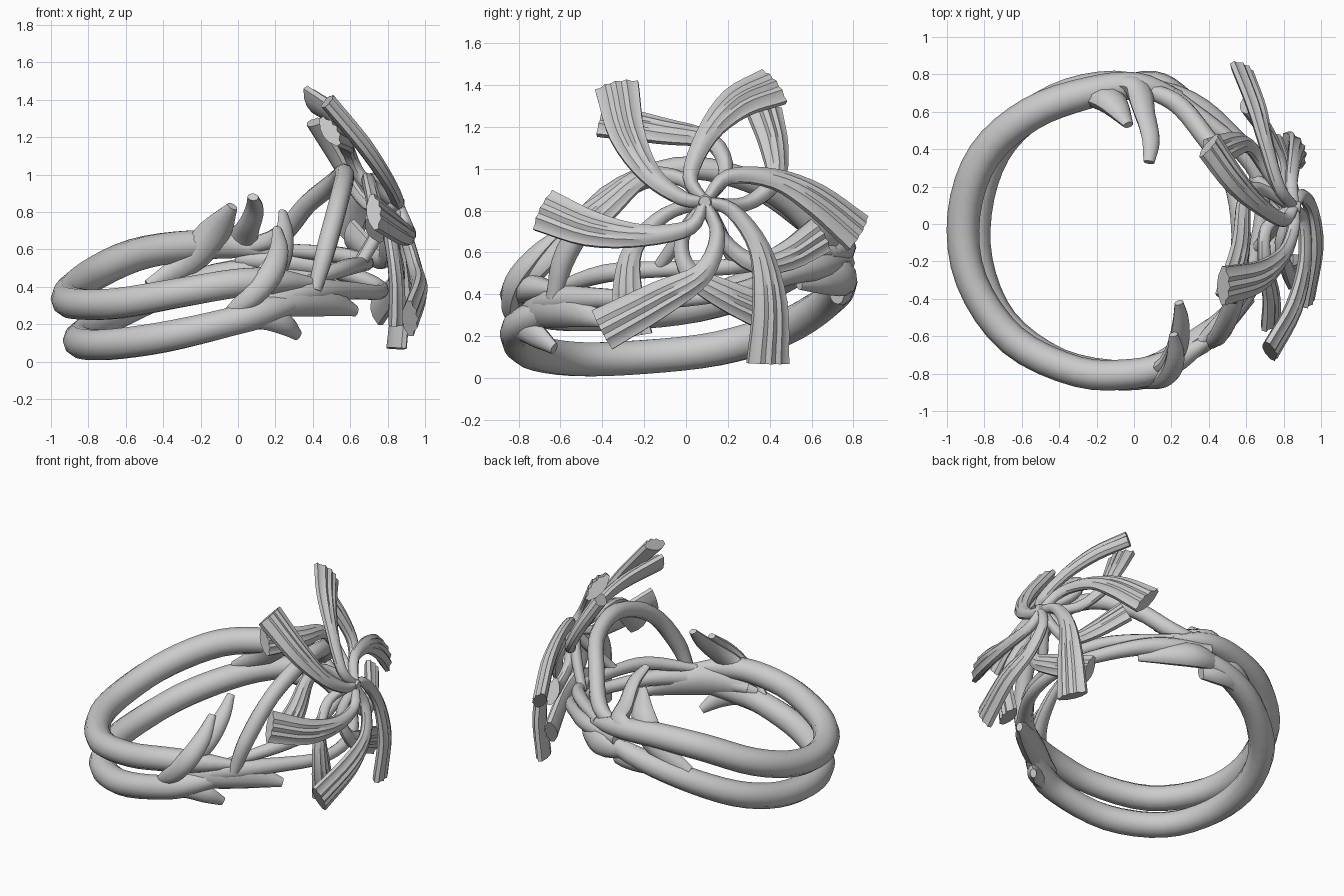
import bpy, bmesh, math
from mathutils import Vector


def spline(pts, n=4):
    """Catmull-Rom through points of any dimension."""
    P = [Vector(p) for p in pts]
    P = [2 * P[0] - P[1]] + P + [2 * P[-1] - P[-2]]
    out = []
    for i in range(1, len(P) - 2):
        a, b, c, d = P[i - 1:i + 3]
        for k in range(n):
            t = k / n
            out.append(0.5 * (2 * b + (c - a) * t + (2 * a - 5 * b + 4 * c - d) * t * t
                              + (3 * b - a - 3 * c + d) * t ** 3))
    return out + [P[-2]]


def sweep(name, pts, profile, up, n=4):
    """Sweep profile(w) -> [(side, normal)] along (x, y, z, w) points."""
    path = spline(pts, n)
    pos = [p.to_3d() for p in path]
    bm = bmesh.new()
    rings = []
    for i, p in enumerate(pos):
        t = (pos[min(i + 1, len(pos) - 1)] - pos[max(i - 1, 0)]).normalized()
        side = t.cross(up(p)).normalized()
        nor = side.cross(t)
        rings.append([bm.verts.new(p + side * a + nor * b) for a, b in profile(path[i].w)])
    m = len(rings[0])
    for r, s in zip(rings, rings[1:]):
        for j in range(m):
            bm.faces.new((r[j], r[(j + 1) % m], s[(j + 1) % m], s[j]))
    bm.faces.new(rings[0][::-1])
    bm.faces.new(rings[-1])
    bmesh.ops.recalc_face_normals(bm, faces=bm.faces)
    me = bpy.data.meshes.new(name)
    bm.to_mesh(me)
    bm.free()
    ob = bpy.data.objects.new(name, me)
    bpy.context.collection.objects.link(ob)
    bpy.ops.object.select_all(action='DESELECT')
    ob.select_set(True)
    bpy.context.view_layer.objects.active = ob
    bpy.ops.object.shade_smooth_by_angle(angle=math.radians(40))


def oval(flat):
    return lambda w: [(w * math.cos(k * math.pi / 5), flat * w * math.sin(k * math.pi / 5))
                      for k in range(10)]


def fluted(w):
    """Petal section: softly ridged face, plain back, round where it is narrow."""
    f = min(1, max(0, (w - 0.035) / 0.05))
    th = 0.035 + 0.008 * f
    us = [-1 + k / 4 for k in range(9)]
    top = [(u * w, th * (1 - 0.75 * u * u) + (0.006 * f if k % 2 == 0 else -0.006 * f))
           for k, u in enumerate(us)]
    back = [(u * w, -th * (1 - 0.75 * u * u)) for u in (1, 0.5, 0, -0.5, -1)]
    return top + back


def fixed(*v):
    return lambda p: Vector(v)


# Two bands of the ring
sweep("upper_band", [(.25, .68, .58, .03), (.02, .74, .62, .07), (-.25, .7, .62, .085), (-.55, .59, .57, .09),
      (-.8, .37, .45, .09), (-.91, .05, .35, .088), (-.87, -.3, .31, .085), (-.65, -.62, .31, .085),
      (-.3, -.79, .37, .082), (0, -.8, .42, .08), (.2, -.74, .43, .07), (.4, -.62, .42, .03)],
      oval(1), fixed(0, 0, 1))
sweep("lower_band", [(.2, .72, .53, .03), (-.1, .75, .46, .07), (-.42, .67, .36, .08), (-.7, .45, .23, .085),
      (-.83, .15, .14, .085), (-.84, -.2, .1, .085), (-.7, -.53, .09, .085), (-.4, -.75, .13, .085),
      (-.05, -.81, .21, .08), (.15, -.76, .27, .08), (.38, -.6, .34, .04)],
      oval(1), fixed(0, 0, 1))

# Supports that carry the flower
sweep("arch_support", [(.41, -.63, .38, .04), (.47, -.57, .6, .055), (.54, -.38, .86, .055), (.57, -.05, 1, .055),
      (.52, .25, .96, .055), (.37, .48, .84, .055), (.22, .65, .67, .055), (.0, .74, .6, .04)],
      oval(.95), fixed(1, 0, 0))
sweep("lower_rail", [(.05, -.77, .31, .04), (.35, -.63, .37, .07), (.58, -.4, .38, .05), (.75, -.1, .37, .04),
      (.74, .22, .41, .04), (.52, .48, .49, .05), (.3, .65, .53, .06), (.0, .76, .55, .05)],
      oval(1), fixed(0, 0, 1))
sweep("upper_rail", [(.35, -.64, .42, .03), (.57, -.38, .5, .045), (.66, -.1, .52, .04), (.68, .2, .53, .04),
      (.54, .42, .57, .045), (.2, .7, .6, .035)], oval(1), fixed(0, 0, 1))
for k, (y, z) in enumerate([(-.15, .5), (.25, .52)]):
    sweep(f"flower_strut_{k}", [(.64, y, z, .03), (.74, (y + .09) / 2, (z + .84) / 2, .035),
          (.82, .09, .84, .035)], oval(1), fixed(0, 1, .1))

# Pointed leaves splitting off the bands
leaves = {
    "front_up": [(.05, -.79, .42, .03), (.17, -.75, .48, .065), (.23, -.66, .57, .065), (.25, -.53, .69, .05),
                 (.24, -.42, .8, .025)],
    "front_cross": [(-.06, -.81, .25, .03), (.06, -.84, .34, .06), (.17, -.82, .46, .065),
                    (.22, -.72, .59, .055), (.21, -.59, .71, .025)],
    "front_low": [(0, -.81, .23, .06), (.14, -.77, .24, .07), (.25, -.71, .2, .06), (.32, -.63, .14, .03)],
    "front_long": [(.0, -.8, .28, .04), (.26, -.68, .34, .1), (.46, -.54, .33, .09), (.63, -.4, .27, .03)],
    "back_up": [(-.2, .73, .61, .04), (0, .74, .65, .08), (.06, .58, .73, .06), (.09, .45, .82, .05),
                (.08, .33, .88, .03)],
    "back_side": [(-.48, .65, .4, .04), (-.27, .69, .53, .08), (-.13, .66, .69, .09), (-.03, .53, .83, .03)],
    "back_low": [(-.35, .69, .4, .06), (-.18, .74, .43, .08), (-.06, .74, .42, .075), (.04, .72, .4, .05)],
    "back_long": [(-.15, .75, .49, .03), (.1, .76, .48, .085), (.27, .67, .47, .075), (.42, .54, .45, .03)],
}
for name, pts in leaves.items():
    sweep("leaf_" + name, pts, oval(.7), lambda p: Vector((p.x, p.y, .1)))

# Flower: a domed, leaning surface holds two layers of curving petals
CY, CZ = .09, .84


def dome(y, z):
    dy, dz = y - CY, z - CZ
    return .85 - .14 * dy - .42 * dz - .42 * (dy * dy + dz * dz)


def dome_normal(p):
    dy, dz = p.y - CY, p.z - CZ
    return Vector((1, .14 + .84 * dy, .42 + .84 * dz))


def petals(name, paths, widths, depth):
    for k, path in enumerate(paths):
        pts = [(dome(y, z) - depth * min(1, i), y, z, w)
               for i, ((y, z), w) in enumerate(zip([(CY, CZ)] + path, widths))]
        sweep(f"{name}_{k}", pts, fluted, dome_normal)


petals("front_petal", [
    [(.02, .96), (.1, 1.16), (.24, 1.31), (.42, 1.39)],
    [(.2, .96), (.42, .95), (.62, .85), (.82, .69)],
    [(.22, .8), (.35, .62), (.4, .36), (.39, .07)],
    [(.15, .68), (.08, .5), (-.12, .38), (-.4, .23)],
    [(.02, .72), (-.2, .68), (-.45, .71), (-.68, .8)],
    [(-.02, .86), (-.17, .97), (-.28, 1.16), (-.33, 1.39)],
], (.025, .036, .052, .085, .105), 0)
petals("back_petal", [
    [(.19, .98), (.12, 1.13), (-.12, 1.18), (-.4, 1.23)],
    [(.28, .83), (.42, .94), (.42, 1.1), (.37, 1.28)],
    [(.18, .66), (.32, .55), (.48, .58), (.64, .68)],
    [(-.02, .66), (.02, .5), (.18, .4), (.45, .28)],
    [(-.1, .78), (-.25, .62), (-.28, .42), (-.25, .2)],
    [(-.02, .95), (-.2, .96), (-.38, .82), (-.52, .7)],
], (.025, .034, .045, .07, .09), .1)

# Small knob in the middle of the flower
sweep("flower_knob", [(.82, CY, CZ, .035), (.86, CY, CZ, .04), (.89, CY, CZ, .028)], oval(1), fixed(0, 0, 1), 2)
